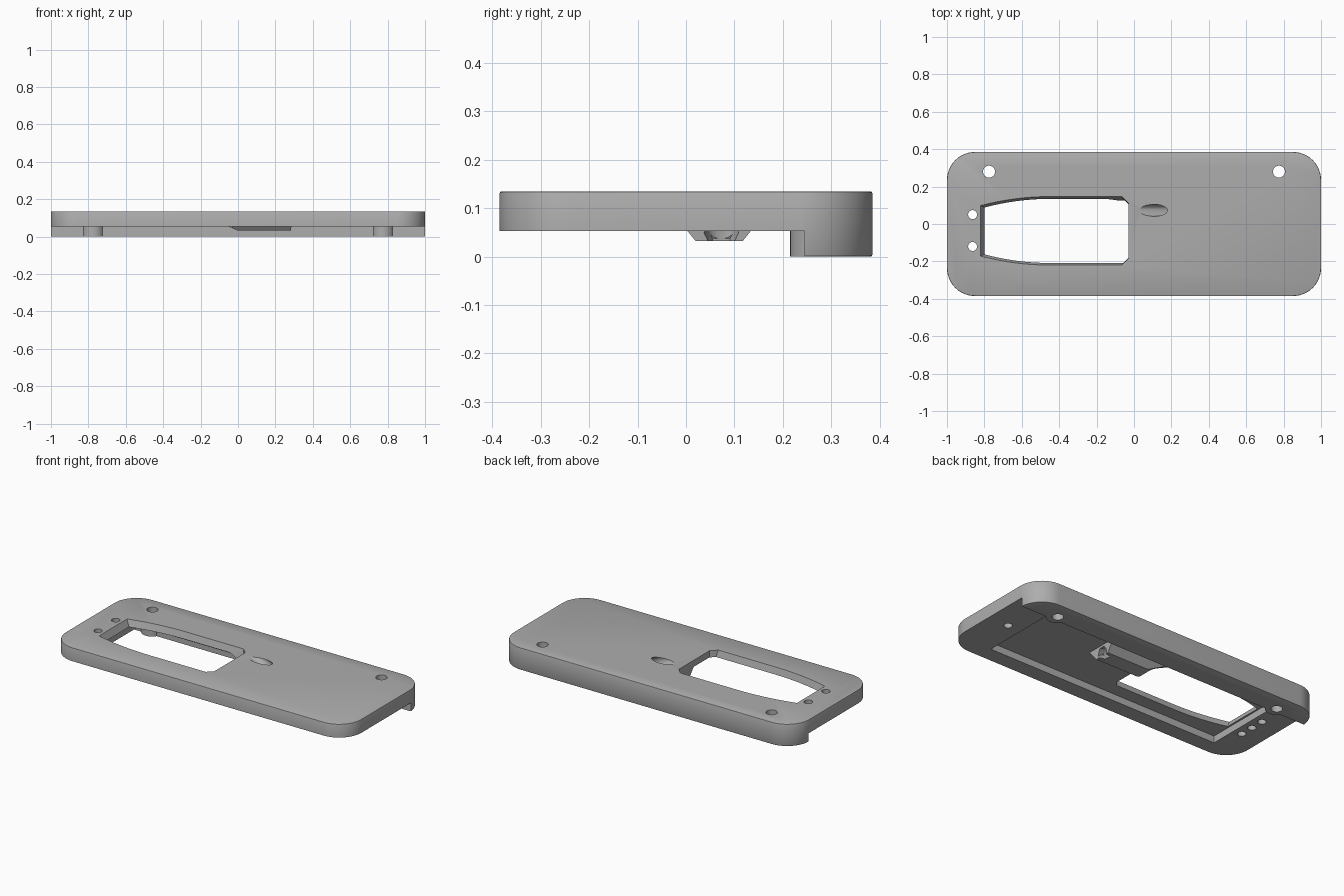
import bpy, bmesh, math
from mathutils import Vector

cube = bpy.data.objects.get("Cube")
if cube:
    bpy.data.objects.remove(cube, do_unlink=True)

grey = bpy.data.materials.new("plain grey")
grey.use_nodes = True
COLOUR = (0.42, 0.42, 0.42, 1)
grey.diffuse_color = COLOUR
grey.node_tree.nodes["Principled BSDF"].inputs["Base Color"].default_value = COLOUR


def loft(name, lower, z0, upper, z1):
    """Closed solid between two outlines with matching points."""
    bm = bmesh.new()
    a = [bm.verts.new((x, y, z0)) for x, y in lower]
    b = [bm.verts.new((x, y, z1)) for x, y in upper]
    bm.faces.new(a[::-1])
    bm.faces.new(b)
    n = len(a)
    for i in range(n):
        j = (i + 1) % n
        bm.faces.new((a[i], a[j], b[j], b[i]))
    bmesh.ops.recalc_face_normals(bm, faces=bm.faces)
    mesh = bpy.data.meshes.new(name)
    bm.to_mesh(mesh)
    bm.free()
    mesh.materials.append(grey)
    ob = bpy.data.objects.new(name, mesh)
    bpy.context.collection.objects.link(ob)
    return ob


def rect(x0, x1, y0, y1):
    return [(x0, y0), (x1, y0), (x1, y1), (x0, y1)]


def circle(x, y, r, n=32):
    return [(x + r * math.cos(math.tau * i / n), y + r * math.sin(math.tau * i / n))
            for i in range(n)]


def rounded_rect(hx, hy, r, steps=12):
    pts = []
    for q, (sx, sy) in enumerate([(1, 1), (-1, 1), (-1, -1), (1, -1)]):
        for i in range(steps + 1):
            a = math.pi / 2 * (q + i / steps)
            pts.append((sx * (hx - r) + r * math.cos(a), sy * (hy - r) + r * math.sin(a)))
    return pts


def prism(name, pts, z0, z1):
    return loft(name, pts, z0, pts, z1)


def apply_modifier(ob, mod):
    bpy.context.view_layer.objects.active = ob
    bpy.ops.object.modifier_apply(modifier=mod.name)


def combine(ob, other, operation):
    mod = ob.modifiers.new("combine", 'BOOLEAN')
    mod.object, mod.operation, mod.solver = other, operation, 'EXACT'
    apply_modifier(ob, mod)
    bpy.data.objects.remove(other, do_unlink=True)


def cut(ob, other):
    combine(ob, other, 'DIFFERENCE')


# Rounded plate with softened rims
TOP, STEP, FLOOR = 0.135, 0.053, 0.095
plate = prism("mounting_plate", rounded_rect(1, 0.385, 0.15), 0, TOP)
bevel = plate.modifiers.new("rim", 'BEVEL')
bevel.width, bevel.segments, bevel.limit_method = 0.004, 2, 'ANGLE'
bevel.angle_limit = math.radians(40)
apply_modifier(plate, bevel)

# Step that leaves a rail along the back, with a boss around each screw hole
cut(plate, prism("step_cutter", rect(-1.2, 1.2, -0.6, 0.245), -0.1, STEP))
for x in (-0.775, 0.775):
    combine(plate, prism("boss", circle(x, 0.275, 0.06), 0, 0.08), 'UNION')

# Shallow pocket underneath
cut(plate, prism("pocket_cutter", rect(-0.81, 0.77, -0.29, 0.205), -0.1, FLOOR))

# Tapered block for the slanted bolt
combine(plate, loft("bolt_block", rect(0.0, 0.283, 0.02, 0.117), 0.032,
                    rect(-0.16, 0.29, -0.035, 0.172), 0.1), 'UNION')

# Window with sloping walls, curved toward its narrow end
def window(left, right, y0, y1, lead, corner):
    mid, half = (y0 + y1) / 2, (y1 - y0) / 2
    side = [(right, half - corner), (right - corner, half)]
    for i in range(9):
        t = i / 8
        side.append((-0.45 + (left + 0.45) * t, half - lead * t * t))
    return [(x, mid + y) for x, y in side] + [(x, mid - y) for x, y in reversed(side)]


outer = window(-0.82, -0.03, -0.22, 0.147, 0.048, 0.035)
inner = window(-0.785, -0.03, -0.2, 0.125, 0.045, 0.02)
cut(plate, loft("window_cutter", inner, FLOOR - 0.03, outer, TOP + 0.0005))
cut(plate, prism("window_lower_cutter",
                 window(-0.785, -0.03, -0.2, 0.125, 0.045, 0.02), -0.1, FLOOR - 0.02))

# Screw holes: through the rail, through the narrow end, and blind ones below
for x in (-0.775, 0.775):
    cut(plate, prism("rail_hole", circle(x, 0.28, 0.032), -0.1, 0.3))
for y in (-0.12, 0.05):
    cut(plate, prism("end_hole", circle(-0.863, y, 0.024), -0.1, 0.3))
for x in (-0.863, 0.863):
    cut(plate, prism("blind_hole", circle(x, -0.035, 0.024), -0.1, 0.11))

# Slanted bolt channel with a hexagonal nut seat at its lower end
slope = Vector((0.9, 0, -0.43)).normalized()
mouth = Vector((0.105, 0.073, TOP))
for name, radius, sides, start, end in (("bolt_channel", 0.032, 32, -0.2, 0.4),
                                        ("nut_seat", 0.036, 6, 0.16, 0.3)):
    tool = prism(name, circle(0, 0, radius, sides), start, end)
    tool.matrix_world = slope.to_track_quat('Z', 'Y').to_matrix().to_4x4()
    tool.location = mouth
    bpy.context.view_layer.update()
    cut(plate, tool)

# Smooth curved walls, crisp edges
bpy.ops.object.select_all(action='DESELECT')
plate.select_set(True)
bpy.context.view_layer.objects.active = plate
bpy.ops.object.shade_smooth_by_angle(angle=math.radians(30))
